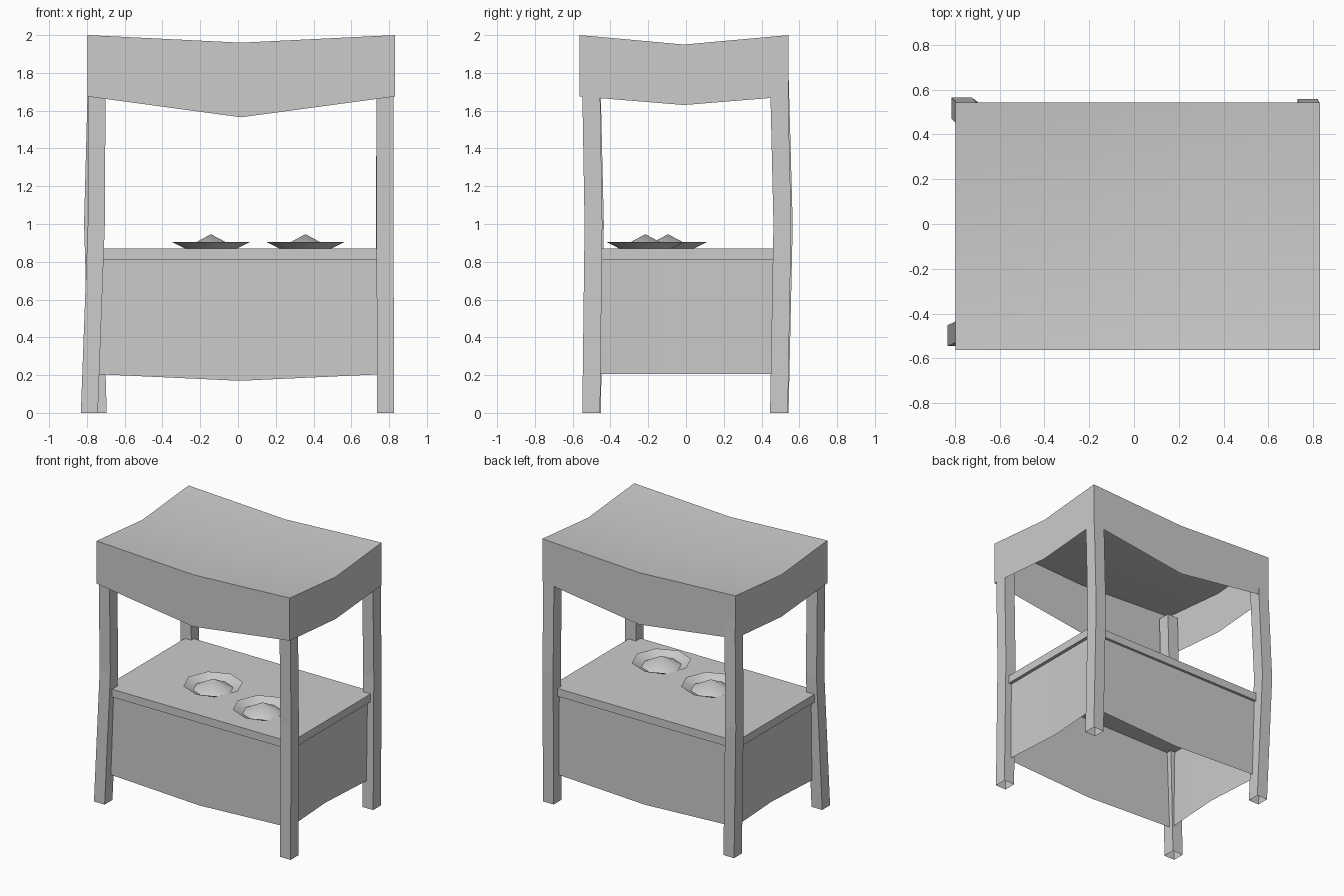
import bpy, bmesh, math

if "Cube" in bpy.data.objects:
    bpy.data.objects.remove(bpy.data.objects["Cube"], do_unlink=True)

grey = bpy.data.materials.new("plain grey")
grey.use_nodes = True
grey.diffuse_color = (0.6, 0.6, 0.6, 1)
grey.node_tree.nodes["Principled BSDF"].inputs["Base Color"].default_value = (0.6, 0.6, 0.6, 1)


def finish(name, bm, smooth=False):
    """Turn a bmesh into a named object with the shared material."""
    mesh = bpy.data.meshes.new(name)
    bm.to_mesh(mesh)
    bm.free()
    mesh.materials.append(grey)
    obj = bpy.data.objects.new(name, mesh)
    bpy.context.collection.objects.link(obj)
    if smooth:
        bpy.ops.object.select_all(action="DESELECT")
        obj.select_set(True)
        bpy.context.view_layer.objects.active = obj
        bpy.ops.object.shade_smooth_by_angle(angle=math.radians(30))
    return obj


def ring(bm, points):
    return [bm.verts.new(p) for p in points]


def bridge(bm, low, high):
    """Join two closed rings, ordered counter-clockwise, with outward quads."""
    n = len(low)
    for i in range(n):
        j = (i + 1) % n
        bm.faces.new((low[i], low[j], high[j], high[i]))


def outline(x0, x1, y0, y1, corner, front, side, pinch=0):
    """Corners and edge midpoints of a rectangle, with a height for each kind."""
    xm, ym = (x0 + x1) / 2, (y0 + y1) / 2
    return [(x0, y0, corner), (xm, y0, front), (x1, y0, corner), (x1 - pinch, ym, side),
            (x1, y1, corner), (xm, y1, front), (x0, y1, corner), (x0 + pinch, ym, side)]


# Sagging cloth canopy: open-bottomed shell
bm = bmesh.new()
area = (-0.797, 0.83, -0.563, 0.543)
hem = ring(bm, outline(*area, 1.675, 1.565, 1.63))
eave = ring(bm, outline(*area, 2.0, 1.96, 1.95))
bridge(bm, hem, eave)
middle = bm.verts.new((0.017, -0.01, 1.91))
for i in (0, 2, 4, 6):
    bm.faces.new((eave[i], eave[i + 1], middle, eave[i - 1]))
finish("canopy", bm, smooth=True)

# Counter cloth: four hanging sides, open below
bm = bmesh.new()
area = (-0.75, 0.77, -0.48, 0.48)
hem = ring(bm, outline(*area, 0.205, 0.17, 0.205, 0.03))
top = ring(bm, outline(*area, 0.81, 0.81, 0.81))
bridge(bm, hem, top)
finish("counter_skirt", bm, smooth=True)

# Counter slab
bm = bmesh.new()
bmesh.ops.create_cube(bm, size=1)
for v in bm.verts:
    v.co.x = 0.01 + v.co.x * 1.57
    v.co.y *= 1.0
    v.co.z = 0.84 + v.co.z * 0.06
finish("counter_top", bm)


# Crooked legs: foot, knee and head centres, open at the foot
def leg(name, foot, knee, head):
    bm = bmesh.new()
    rings = []
    for (x, y), z in zip((foot, knee, head), (0, 1.0, 1.94)):
        w, d = 0.045, 0.047
        rings.append(ring(bm, [(x - w, y - d, z), (x + w, y - d, z),
                               (x + w, y + d, z), (x - w, y + d, z)]))
    for low, high in zip(rings, rings[1:]):
        bridge(bm, low, high)
    bm.faces.new(rings[-1])
    finish(name, bm)


leg("front_right_leg", (-0.787, -0.498), (-0.75, -0.482), (-0.745, -0.504))
leg("front_left_leg", (0.782, -0.502), (0.778, -0.49), (0.78, -0.506))
leg("back_left_leg", (0.782, 0.492), (0.775, 0.51), (0.78, 0.488))
leg("back_right_leg", (-0.74, 0.496), (-0.77, 0.518), (-0.745, 0.492))


# Eight-sided dishes with a raised cone in the middle
def dish(name, x, y):
    bm = bmesh.new()

    def circle(r, z):
        steps = [math.tau * i / 8 for i in range(8)]
        return ring(bm, [(x + r * math.cos(a), y + r * math.sin(a), z) for a in steps])

    rim, base = circle(0.208, 0.906), circle(0.14, 0.871)
    bridge(bm, rim, base)
    peak = bm.verts.new((x, y, 0.946))
    for i in range(8):
        bm.faces.new((base[i], base[(i + 1) % 8], peak))
    finish(name, bm, smooth=True)


dish("right_dish", -0.143, -0.095)
dish("left_dish", 0.357, -0.215)
